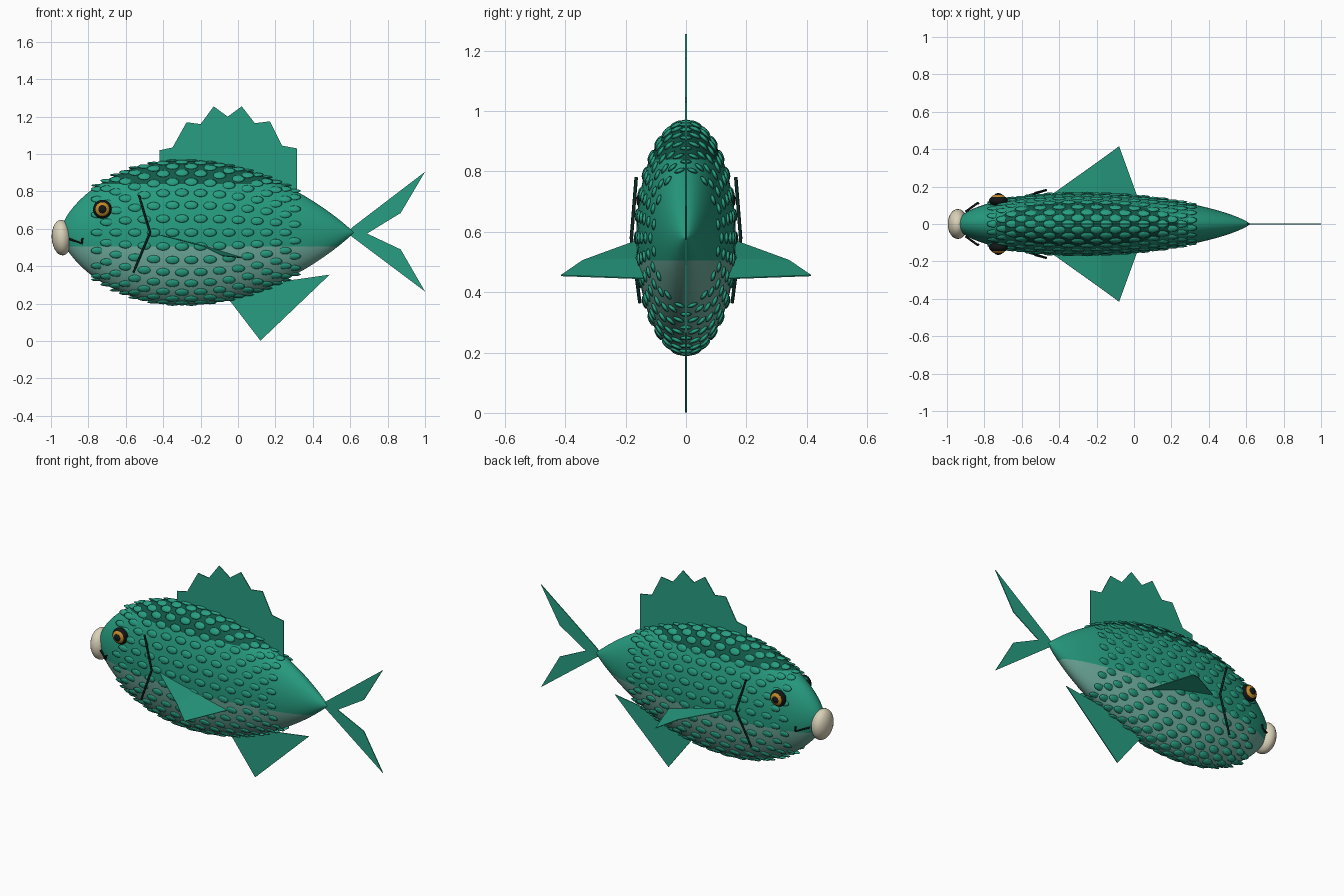
import bpy, bmesh, math
from mathutils import Matrix, Vector

if "Cube" in bpy.data.objects:
    bpy.data.objects.remove(bpy.data.objects["Cube"])

AXIS_Z = 0.58
BELLY_Z, BACK_Z = 0.505, 0.84


def material(name, rgb):
    m = bpy.data.materials.new(name)
    m.use_nodes = True
    m.diffuse_color = (*rgb, 1)
    m.node_tree.nodes["Principled BSDF"].inputs["Base Color"].default_value = (*rgb, 1)
    return m


TEAL = material("teal", (0.02, 0.34, 0.22))
DARK = material("dark_green", (0.006, 0.1, 0.065))
PALE = material("pale_belly", (0.16, 0.42, 0.34))
CREAM = material("cream", (0.7, 0.64, 0.48))
GOLD = material("gold", (0.55, 0.25, 0.02))
BLACK = material("black", (0.006, 0.008, 0.008))
LINE = material("deep_green", (0.003, 0.02, 0.016))


def finish(name, bm, mats, smooth=True):
    me = bpy.data.meshes.new(name)
    bm.to_mesh(me)
    bm.free()
    ob = bpy.data.objects.new(name, me)
    bpy.context.collection.objects.link(ob)
    for m in mats:
        me.materials.append(m)
    if smooth:
        for p in me.polygons:
            p.use_smooth = True
    return ob


def half_height(x):
    s, p = ((x + 0.3) / 0.65, 0.65) if x < -0.3 else ((x + 0.3) / 0.92, 0.95)
    return 0.385 * max(0.0, 1 - s * s) ** p


def half_width(x):
    return 0.165 * (half_height(x) / 0.385) ** 0.8


def section_point(x, a):
    return Vector((x, half_width(x) * math.cos(a), AXIS_Z + half_height(x) * math.sin(a)))


# Body: elliptical sections lofted along x, cut at the colour borders
bm = bmesh.new()
sides, steps = 48, 44
rings = []
for i in range(1, steps):
    x = -0.165 - 0.785 * math.cos(math.pi * i / steps)
    rings.append([bm.verts.new(section_point(x, math.tau * k / sides)) for k in range(sides)])
for r, q in zip(rings, rings[1:]):
    for k in range(sides):
        n = (k + 1) % sides
        bm.faces.new((r[k], r[n], q[n], q[k]))
for ring, x in ((rings[0], -0.95), (rings[-1], 0.62)):
    tip = bm.verts.new((x, 0, AXIS_Z))
    for k in range(sides):
        bm.faces.new((ring[k], ring[(k + 1) % sides], tip))
for z in (BELLY_Z, BACK_Z):
    bmesh.ops.bisect_plane(bm, geom=bm.verts[:] + bm.edges[:] + bm.faces[:],
                           plane_co=(0, 0, z), plane_no=(0, 0, 1))
bmesh.ops.recalc_face_normals(bm, faces=bm.faces)
for f in bm.faces:
    z = f.calc_center_median().z
    f.material_index = 2 if z < BELLY_Z else 1 if z > BACK_Z else 0
finish("body", bm, [TEAL, DARK, PALE])

# Scales: staggered rings of flattened ovals lying on the skin
bm = bmesh.new()
for i in range(22):
    x = -0.75 + 0.05 * i
    size = 0.6 + 0.4 * half_height(x) / 0.385
    for k in range(16):
        a = math.tau * (k + 0.5 * (i % 2)) / 16
        normal = Vector((0, math.cos(a) / half_width(x), math.sin(a) / half_height(x)))
        turn = Matrix.Rotation(math.atan2(normal.z, normal.y), 4, 'X')
        place = Matrix.Translation(section_point(x, a)) @ turn
        shape = Matrix.Diagonal((0.037, 0.008, 0.022 * size, 1))
        bmesh.ops.create_uvsphere(bm, u_segments=8, v_segments=6, radius=1,
                                  matrix=place @ shape)
finish("scales", bm, [TEAL])


# Flat fins in the middle plane
def flat_fin(name, outline):
    bm = bmesh.new()
    bm.faces.new([bm.verts.new((x, 0, z)) for x, z in outline])
    ob = finish(name, bm, [TEAL], smooth=False)
    mod = ob.modifiers.new("thickness", 'SOLIDIFY')
    mod.thickness, mod.offset = 0.005, 0


flat_fin("dorsal_fin", [(-0.42, 0.88), (-0.42, 1.02), (-0.35, 1.035), (-0.275, 1.17),
                        (-0.2, 1.16), (-0.13, 1.255), (-0.055, 1.2), (0.02, 1.255),
                        (0.09, 1.165), (0.17, 1.175), (0.235, 1.045), (0.315, 1.03),
                        (0.315, 0.72)])
flat_fin("tail_fin", [(0.58, 0.58), (0.62, 0.615), (1, 0.905), (0.87, 0.685), (0.69, 0.575),
                      (0.87, 0.49), (1, 0.265), (0.62, 0.55)])
flat_fin("anal_fin", [(-0.07, 0.25), (0.12, 0.002), (0.49, 0.355), (0.1, 0.3)])


def ellipsoid(name, center, radii, mat, tilt=0):
    bm = bmesh.new()
    bmesh.ops.create_uvsphere(bm, u_segments=24, v_segments=14, radius=1,
                              matrix=Matrix.Translation(center) @ Matrix.Rotation(tilt, 4, 'Y')
                              @ Matrix.Diagonal((*radii, 1)))
    finish(name, bm, [mat])


def tube(name, points, radius, mat):
    cu = bpy.data.curves.new(name, 'CURVE')
    cu.dimensions = '3D'
    cu.bevel_depth, cu.bevel_resolution, cu.use_fill_caps = radius, 2, True
    sp = cu.splines.new('POLY')
    sp.points.add(len(points) - 1)
    for p, co in zip(sp.points, points):
        p.co = (*co, 1)
    ob = bpy.data.objects.new(name, cu)
    bpy.context.collection.objects.link(ob)
    cu.materials.append(mat)


# Lips
ellipsoid("lips", (-0.942, 0, 0.553), (0.054, 0.08, 0.095), CREAM, -0.06)

# Paired parts on both flanks
for side, s in (("right", -1), ("left", 1)):
    # Pectoral fin with a fold across it
    bm = bmesh.new()
    root, fold_in, fold_out, tip, rear = [bm.verts.new((x, s * y, z)) for x, y, z in (
        (-0.45, 0.15, 0.575), (-0.18, 0.14, 0.51), (-0.18, 0.342, 0.505),
        (-0.08, 0.415, 0.455), (0.02, 0.14, 0.445))]
    bm.faces.new((root, fold_in, fold_out))
    bm.faces.new((fold_in, rear, tip, fold_out))
    bmesh.ops.recalc_face_normals(bm, faces=bm.faces)
    fin = finish(side + "_pectoral_fin", bm, [TEAL], smooth=False)
    mod = fin.modifiers.new("thickness", 'SOLIDIFY')
    mod.thickness, mod.offset = 0.004, 0

    # Eye: black socket, gold iris, black pupil
    ellipsoid(side + "_eye", (-0.725, s * 0.125, 0.705), (0.05, 0.03, 0.05), BLACK)
    ellipsoid(side + "_iris", (-0.725, s * 0.134, 0.705), (0.041, 0.026, 0.041), GOLD)
    ellipsoid(side + "_pupil", (-0.725, s * 0.15, 0.705), (0.024, 0.015, 0.024), BLACK)

    # Gill edge and mouth corner
    tube(side + "_gill_line", [(-0.53, s * 0.165, 0.78), (-0.47, s * 0.181, 0.58),
                               (-0.56, s * 0.153, 0.365)], 0.006, LINE)
    tube(side + "_mouth_line", [(-0.9, s * 0.066, 0.545), (-0.835, s * 0.113, 0.522),
                                (-0.832, s * 0.11, 0.55)], 0.006, BLACK)
